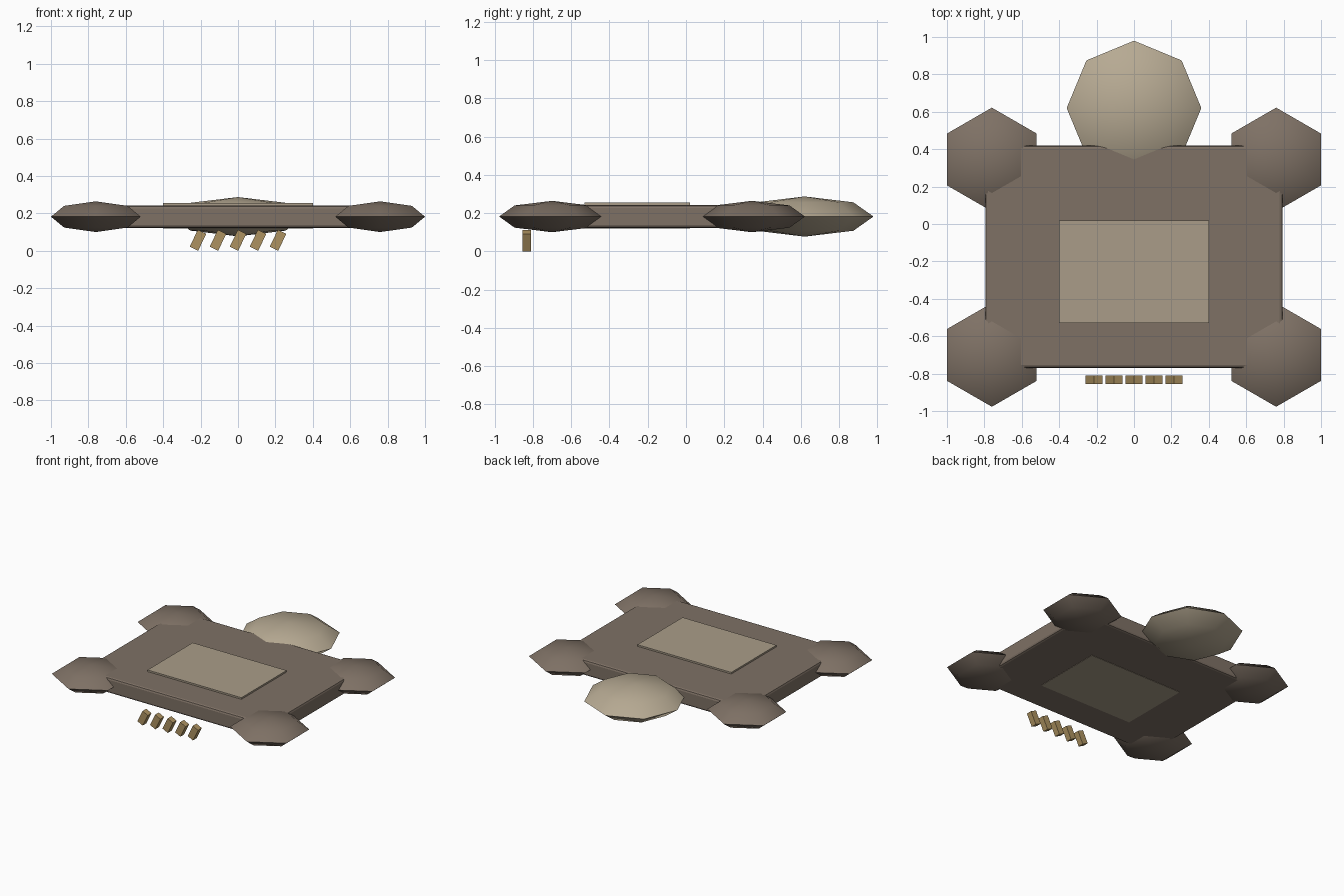
import bpy, bmesh, math
from mathutils import Matrix

cube = bpy.data.objects.get("Cube")
if cube:
    bpy.data.objects.remove(cube, do_unlink=True)


def material(name, rgb):
    mat = bpy.data.materials.new(name)
    mat.use_nodes = True
    mat.diffuse_color = (*rgb, 1)
    mat.node_tree.nodes["Principled BSDF"].inputs["Base Color"].default_value = (*rgb, 1)
    return mat


brown = material("warm brown", (0.21, 0.165, 0.13))
tan = material("tan", (0.40, 0.335, 0.25))
cream = material("cream", (0.47, 0.40, 0.29))
ochre = material("ochre", (0.42, 0.29, 0.12))

MID = 0.182  # height of the flat body's middle plane


def finish(name, bm, mat, location):
    mesh = bpy.data.meshes.new(name)
    bm.to_mesh(mesh)
    bm.free()
    mesh.materials.append(mat)
    obj = bpy.data.objects.new(name, mesh)
    obj.location = location
    bpy.context.collection.objects.link(obj)
    return obj


def box(name, size, location, mat, tilt=0.0):
    bm = bmesh.new()
    bmesh.ops.create_cube(bm, size=1)
    bm.transform(Matrix.Rotation(tilt, 4, "Y") @ Matrix.Diagonal((*size, 1)))
    return finish(name, bm, mat, location)


def lens(name, sides, radius, half_height, location, mat):
    """Flattened low-sided ball, smooth above and below a sharp rim."""
    bm = bmesh.new()
    bmesh.ops.create_uvsphere(bm, u_segments=sides, v_segments=4, radius=1)
    bm.transform(Matrix.Diagonal((radius, radius, half_height, 1)))
    smooth(finish(name, bm, mat, location))


def smooth(obj):
    bpy.ops.object.select_all(action="DESELECT")
    obj.select_set(True)
    bpy.context.view_layer.objects.active = obj
    bpy.ops.object.shade_smooth_by_angle(angle=math.radians(50))


# Flat body with softened edges
body = box("body", (1.59, 1.19, 0.12), (0, -0.175, MID), brown)
bevel = body.modifiers.new("soft edges", "BEVEL")
bevel.width = 0.016
bevel.segments = 2

# Panel passing through the body, showing above and below
box("panel", (0.8, 0.55, 0.135), (0, -0.255, 0.187), tan)

# Head at the back
lens("head", 8, 0.36, 0.105, (0, 0.62, MID), cream)

# Four paws at the corners
for end, y in (("back", 0.345), ("front", -0.70)):
    for side, sign in (("left", 1), ("right", -1)):
        lens(f"{end}_{side}_paw", 6, 0.277, 0.082, (sign * 0.76, y, MID), brown)

# Row of leaning tassels along the front
for i in range(5):
    box(f"tassel_{i + 1}", (0.05, 0.045, 0.1), ((i - 2) * 0.107, -0.833, 0.056), ochre, 0.45)
